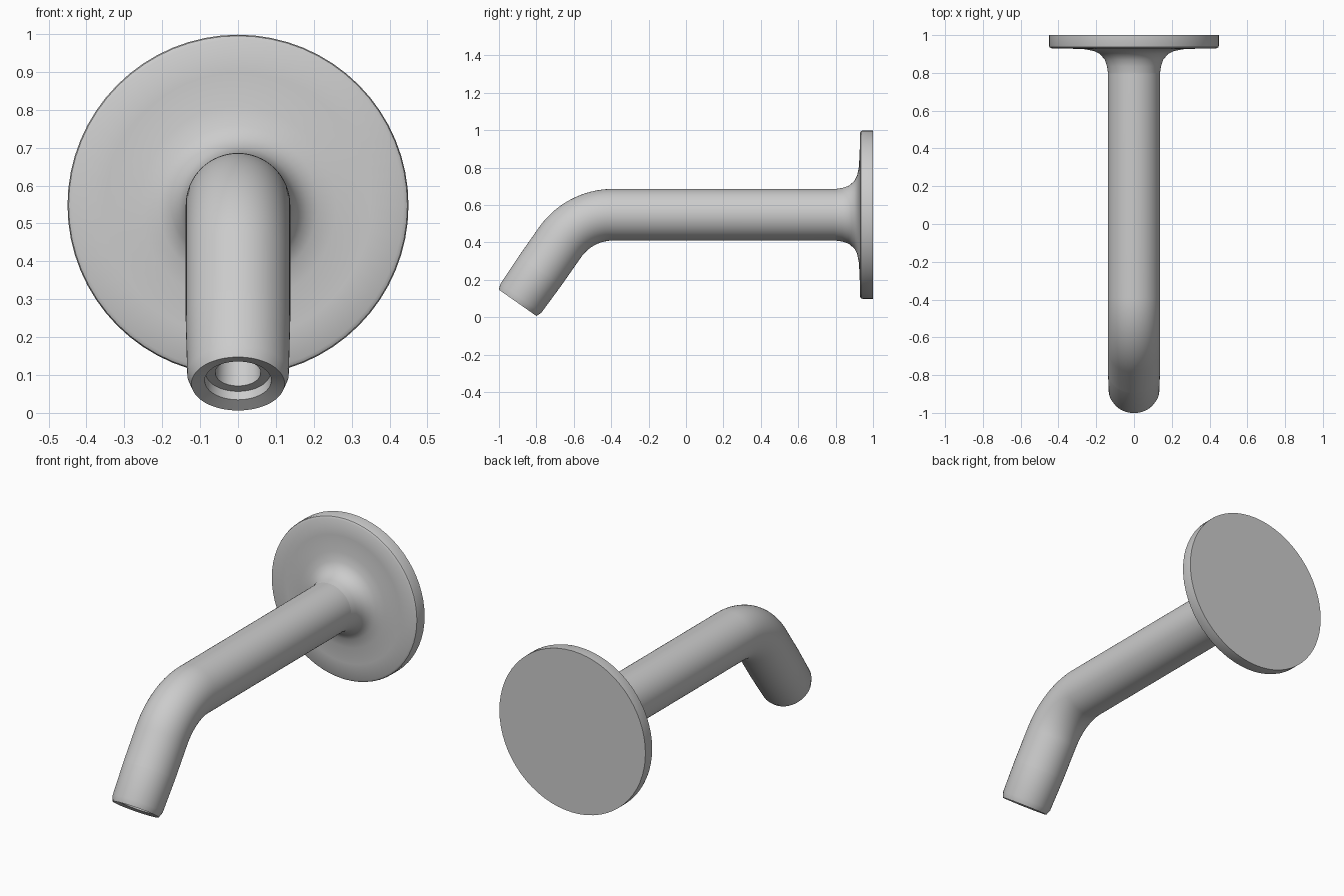
import bpy, bmesh, math
from mathutils import Vector

if "Cube" in bpy.data.objects:
    bpy.data.objects.remove(bpy.data.objects["Cube"])

SEG = 64
AXIS_Z = 0.548
TUBE_R = 0.138


def sweep(name, rings, cap_start=False, cap_end=False):
    """Skin circular rings (y, z, heading angle below -y, radius)."""
    bm = bmesh.new()
    loops = []
    for y, z, a, r in rings:
        side = Vector((1, 0, 0))
        up = Vector((0, -math.sin(a), math.cos(a)))
        loops.append([bm.verts.new(Vector((0, y, z))
                      + side * r * math.cos(2 * math.pi * i / SEG)
                      + up * r * math.sin(2 * math.pi * i / SEG)) for i in range(SEG)])
    for p, q in zip(loops, loops[1:]):
        for i in range(SEG):
            j = (i + 1) % SEG
            bm.faces.new((p[i], p[j], q[j], q[i]))
    if cap_start:
        bm.faces.new(loops[0])
    if cap_end:
        bm.faces.new(loops[-1])
    bmesh.ops.recalc_face_normals(bm, faces=bm.faces)
    mesh = bpy.data.meshes.new(name)
    bm.to_mesh(mesh)
    bm.free()
    obj = bpy.data.objects.new(name, mesh)
    bpy.context.collection.objects.link(obj)
    bpy.ops.object.select_all(action='DESELECT')
    obj.select_set(True)
    bpy.context.view_layer.objects.active = obj
    bpy.ops.object.shade_smooth_by_angle(angle=math.radians(35))
    return obj


# wall flange with flared neck
flange = [(0.45, 1.0), (0.45, 0.945), (0.447, 0.936), (0.437, 0.93), (0.35, 0.929),
          (0.26, 0.925), (0.21, 0.915), (0.18, 0.90), (0.155, 0.87),
          (0.143, 0.835), (0.138, 0.80)]
sweep("wall_flange", [(y, AXIS_Z, 0, r) for r, y in flange], cap_start=True)

# arm: straight run, then a bend of 55 degrees
ANGLE, BEND_R, BEND_Y = math.radians(55), 0.346, -0.39
rings = [(0.80, AXIS_Z, 0, TUBE_R)]
for k in range(25):
    a = ANGLE * k / 24
    rings.append((BEND_Y - BEND_R * math.sin(a),
                  AXIS_Z - BEND_R * (1 - math.cos(a)), a, TUBE_R))
by, bz = rings[-1][:2]


def along(d, r):
    return (by - d * math.cos(ANGLE), bz - d * math.sin(ANGLE), ANGLE, r)


rings.append(along(0.19, TUBE_R))
sweep("spout_arm", rings)

# outlet tip: slight taper, chamfered rim and stepped bore
tip = [(0.19, TUBE_R), (0.365, 0.134), (0.395, 0.123), (0.385, 0.088),
       (0.36, 0.085), (0.36, 0.06), (0.26, 0.056)]
sweep("outlet_tip", [along(d, r) for d, r in tip], cap_end=True)
